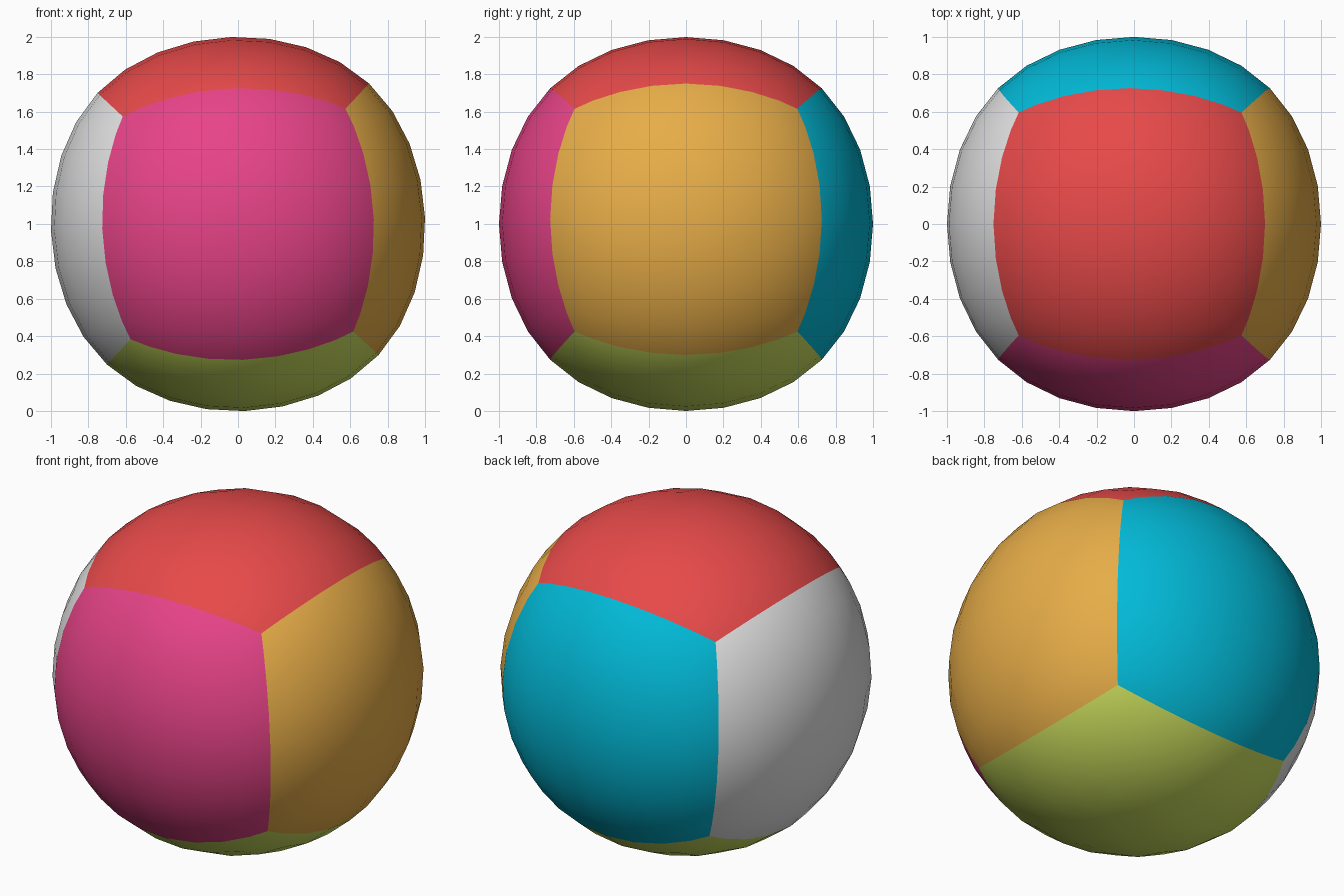
import bpy, bmesh, math
from mathutils import Matrix, Vector

if "Cube" in bpy.data.objects:
    bpy.data.objects.remove(bpy.data.objects["Cube"])


def srgb(r, g, b):
    """8-bit screen colour to linear RGBA."""
    lin = [((c / 255 + 0.055) / 1.055) ** 2.4 if c > 10 else c / 255 / 12.92 for c in (r, g, b)]
    return (*lin, 1.0)


# One colour per side of the ball, chosen by face direction
SIDES = [
    ("red", (0, 0, 1), (233, 74, 74)),
    ("green", (0, 0, -1), (203, 222, 93)),
    ("pink", (0, -1, 0), (233, 68, 137)),
    ("teal", (0, 1, 0), (2, 186, 216)),
    ("orange", (1, 0, 0), (231, 173, 72)),
    ("pale_grey", (-1, 0, 0), (226, 226, 226)),
]

mesh = bpy.data.meshes.new("ball")
ball = bpy.data.objects.new("ball", mesh)
bpy.context.collection.objects.link(ball)
for name, _, rgb in SIDES:
    mat = bpy.data.materials.new(name)
    mat.diffuse_color = srgb(*rgb)
    mat.use_nodes = True
    mat.node_tree.nodes["Principled BSDF"].inputs["Base Color"].default_value = mat.diffuse_color
    mesh.materials.append(mat)

# Cube cage: its subdivided face centres lie at 0.8395 of the half size
bm = bmesh.new()
bmesh.ops.create_cube(bm, size=2 / 0.8395)
bm.normal_update()
for f in bm.faces:
    f.material_index = max(range(6), key=lambda i: f.normal.dot(Vector(SIDES[i][1])))
    f.smooth = True

# Slight tilt about the front-back axis, resting on the ground
tilt = math.radians(-2)
bm.transform(Matrix.Translation((0, 0, math.cos(tilt))) @ Matrix.Rotation(tilt, 4, 'Y'))
bm.to_mesh(mesh)
bm.free()

# Round the cube into a ball
sub = ball.modifiers.new("rounding", 'SUBSURF')
sub.levels = sub.render_levels = 3
